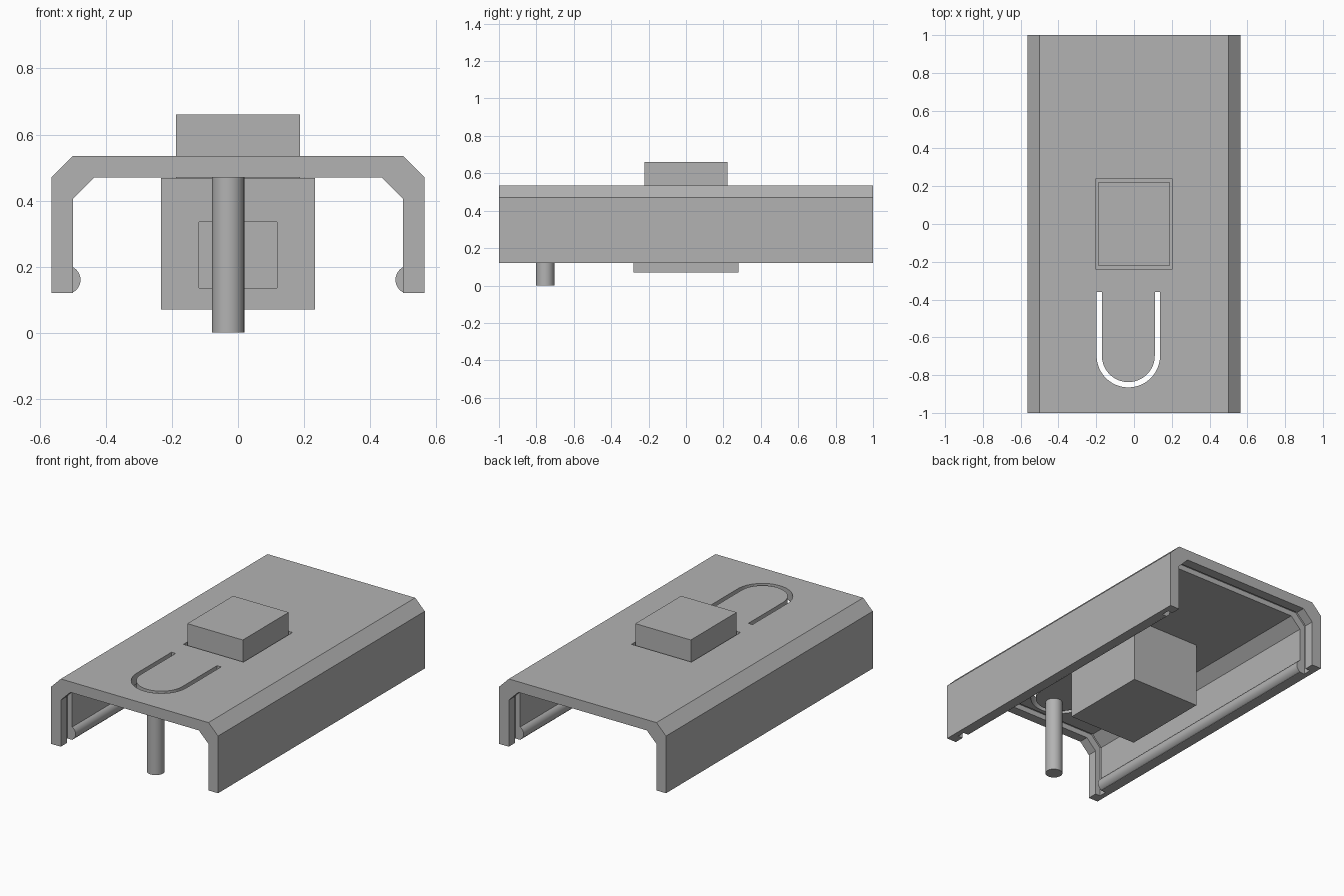
import bpy, bmesh, math
from mathutils import Vector

cube = bpy.data.objects.get("Cube")
if cube:
    bpy.data.objects.remove(cube, do_unlink=True)

grey = bpy.data.materials.new("plain_grey")
grey.use_nodes = True
grey.diffuse_color = (0.45, 0.45, 0.45, 1)
grey.node_tree.nodes["Principled BSDF"].inputs["Base Color"].default_value = grey.diffuse_color


def prism(name, outline, axis, start, end):
    """Extrude a closed outline; axis 'y' takes (x, z) points, 'z' takes (x, y)."""
    bm = bmesh.new()
    place = (lambda a, b: (a, start, b)) if axis == "y" else (lambda a, b: (a, b, start))
    face = bm.faces.new([bm.verts.new(place(*p)) for p in outline])
    moved = bmesh.ops.extrude_face_region(bm, geom=[face])["geom"]
    step = Vector((0, end - start, 0) if axis == "y" else (0, 0, end - start))
    bmesh.ops.translate(bm, vec=step, verts=[v for v in moved if isinstance(v, bmesh.types.BMVert)])
    bmesh.ops.recalc_face_normals(bm, faces=bm.faces)
    mesh = bpy.data.meshes.new(name)
    bm.to_mesh(mesh)
    bm.free()
    mesh.materials.append(grey)
    obj = bpy.data.objects.new(name, mesh)
    bpy.context.collection.objects.link(obj)
    return obj


def box(name, x, y, z):
    """Box from half width, half depth and a (low, high) height range."""
    return prism(name, [(-x, -y), (x, -y), (x, y), (-x, y)], "z", *z)


def activate(obj):
    bpy.ops.object.select_all(action="DESELECT")
    obj.select_set(True)
    bpy.context.view_layer.objects.active = obj


def cut(target, cutter):
    cutter.hide_render = True
    mod = target.modifiers.new("cut", "BOOLEAN")
    mod.operation = "DIFFERENCE"
    mod.solver = "EXACT"
    mod.object = cutter
    activate(target)
    bpy.ops.object.modifier_apply(modifier=mod.name)
    bpy.data.objects.remove(cutter, do_unlink=True)


def smooth(obj):
    activate(obj)
    bpy.ops.object.shade_smooth_by_angle(angle=math.radians(35))


def arc(cx, cy, r, a, b, n):
    """Points on an arc from angle a to angle b in degrees."""
    angles = [math.radians(a + (b - a) * i / n) for i in range(n + 1)]
    return [(cx + r * math.cos(t), cy + r * math.sin(t)) for t in angles]


def arch(half, top, chamfer, bottom):
    """Half of the channel section on the +x side, from foot to roof."""
    return [(half, bottom), (half, top - chamfer), (half - chamfer, top)]


def both_sides(points):
    return points + [(-x, z) for x, z in reversed(points)]


# Channel-shaped cover with chamfered shoulders
outer = both_sides(arch(0.565, 0.535, 0.065, 0.12))
inner = both_sides(arch(0.50, 0.47, 0.065, 0.12))
cover = prism("cover", outer + inner[::-1], "y", -1, 1)

# Grooves around the inside near each end
for side in (-1, 1):
    groove = both_sides(arch(0.533, 0.503, 0.065, 0.05))
    cut(cover, prism("groove_cutter", groove, "y", side * 0.89, side * 0.94))

# Button opening and U-shaped slot that frees the flexible tongue
cut(cover, box("opening_cutter", 0.203, 0.237, (0.4, 0.6)))
TONGUE_X, BEND_Y, SLOT_END = -0.03, -0.697, -0.36
slot = [(TONGUE_X - 0.168, SLOT_END)] + arc(TONGUE_X, BEND_Y, 0.168, 180, 360, 32)
slot += [(TONGUE_X + 0.168, SLOT_END), (TONGUE_X + 0.14, SLOT_END)]
slot += arc(TONGUE_X, BEND_Y, 0.14, 360, 180, 32) + [(TONGUE_X - 0.14, SLOT_END)]
cut(cover, prism("slot_cutter", slot, "z", 0.4, 0.6))
smooth(cover)

# Rounded snap rails along the inner walls
for side, name in ((-1, "right_snap_rail"), (1, "left_snap_rail")):
    section = [(side * x, z) for x, z in arc(0.52, 0.16, 0.043, 110, 250, 16)]
    smooth(prism(name, section, "y", -0.89, 0.89))

# Pin hanging under the tongue
smooth(prism("tongue_pin", arc(TONGUE_X, -0.753, 0.049, 0, 348.75, 31), "z", 0, 0.475))

# Push button with its wider body and a square pocket in the front
box("button_top", 0.188, 0.222, (0.46, 0.66))
body = box("button_body", 0.233, 0.281, (0.07, 0.469))
pocket = [(-0.118, 0.135), (0.118, 0.135), (0.118, 0.335), (-0.118, 0.335)]
cut(body, prism("pocket_cutter", pocket, "y", -0.4, -0.1))
